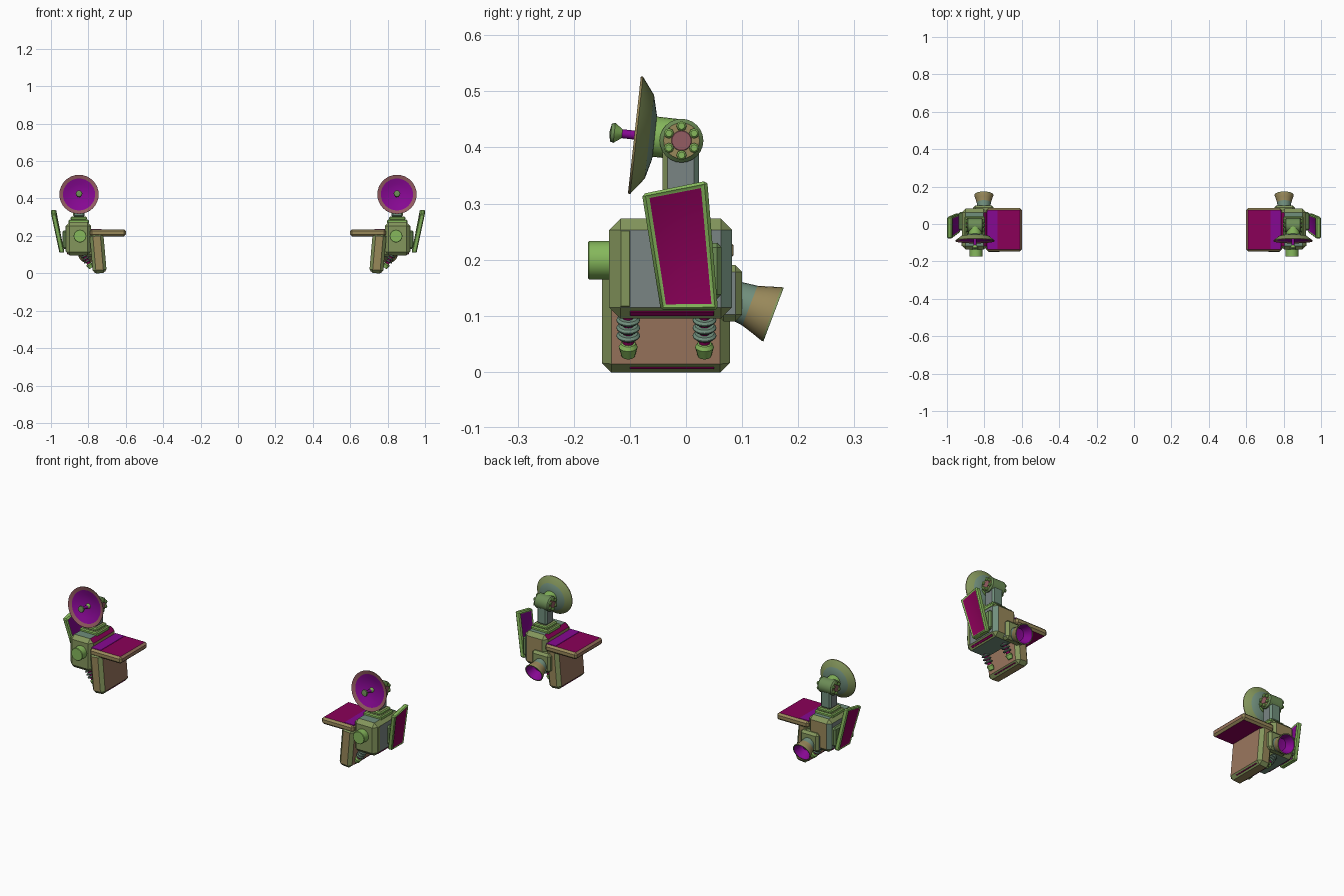
import bpy
import bmesh
from math import cos, sin, pi, radians
from mathutils import Matrix, Vector

cube = bpy.data.objects.get("Cube")
if cube:
    bpy.data.objects.remove(cube)


def linear(c):
    c /= 255
    return c / 12.92 if c < 0.04 else ((c + 0.055) / 1.055) ** 2.4


# Flat colours
MATS = {}
for key, rgb in {
    "green": (134, 184, 92), "dark_green": (108, 140, 86), "moss": (132, 150, 92),
    "olive": (152, 136, 90), "brown": (154, 118, 94), "teal": (112, 142, 124),
    "grey": (122, 133, 132), "magenta": (138, 0, 88), "purple": (134, 8, 146),
    "rose": (148, 92, 98),
}.items():
    m = bpy.data.materials.new(key)
    m.use_nodes = True
    col = [linear(c) for c in rgb] + [1]
    m.diffuse_color = col
    m.node_tree.nodes["Principled BSDF"].inputs["Base Color"].default_value = col
    MATS[key] = m


def finish(name, bm, keys):
    """Turn a bmesh into an object and mirror it to the other side."""
    bmesh.ops.recalc_face_normals(bm, faces=bm.faces)
    me = bpy.data.meshes.new(name)
    bm.to_mesh(me)
    bm.free()
    for k in keys:
        me.materials.append(MATS[k])
    me.shade_smooth()
    me.set_sharp_from_angle(angle=radians(32))
    ob = bpy.data.objects.new(name, me)
    bpy.context.collection.objects.link(ob)
    ob.modifiers.new("mirror", 'MIRROR')
    return ob


def direction(text):
    """Unit vector for a side such as +x, or for a chamfer such as +x-z."""
    v = Vector((0, 0, 0))
    for sign, axis in zip(text[::2], text[1::2]):
        v["xyz".index(axis)] = 1 if sign == "+" else -1
    return v.normalized()


def box(name, lo, hi, base, sides=None, bevel=0.001, edge=None, inset=None, tilt=0, shape=None):
    """Chamfered box; sides maps a direction to a colour, inset to a panel colour."""
    sides, inset = sides or {}, inset or {}
    keys = list(dict.fromkeys([base, edge or base, *sides.values(), *inset.values()]))
    bm = bmesh.new()
    bmesh.ops.create_cube(bm, size=1)
    lo, hi = Vector(lo), Vector(hi)
    mid, size = (lo + hi) / 2, hi - lo
    for v in bm.verts:
        v.co = Vector(a * b for a, b in zip(v.co, size))
    bm.normal_update()
    bmesh.ops.bevel(bm, geom=bm.edges[:], offset=bevel, segments=1, affect='EDGES',
                    material=keys.index(edge or base))
    bm.normal_update()
    for f in bm.faces[:]:
        for d, color in sides.items():
            if f.normal.dot(direction(d)) > 0.99:
                f.material_index = keys.index(color)
        for d, color in inset.items():
            if f.normal.dot(direction(d)) > 0.99:
                bmesh.ops.inset_individual(bm, faces=[f], thickness=0.008, depth=-0.003)
                f.material_index = keys.index(color)
    bm.transform(Matrix.Translation(mid) @ Matrix.Rotation(radians(tilt), 4, 'Y'))
    if shape:
        for v in bm.verts:
            v.co = shape(v.co)
    return finish(name, bm, keys)


def lathe(name, origin, axis, profile, colors, n=24):
    """Spin (radius, height) points about an axis; colors holds one name per band."""
    keys = list(dict.fromkeys(colors))
    place = Matrix.Translation(origin) @ Vector(axis).to_track_quat('Z', 'Y').to_matrix().to_4x4()
    bm = bmesh.new()
    rings = []
    for r, h in profile:
        if r == 0:
            rings.append([bm.verts.new(place @ Vector((0, 0, h)))] * n)
        else:
            rings.append([bm.verts.new(place @ Vector((r * cos(2 * pi * i / n), r * sin(2 * pi * i / n), h)))
                          for i in range(n)])
    for a, b, c in zip(rings, rings[1:], colors):
        for i in range(n):
            j = (i + 1) % n
            f = bm.faces.new(dict.fromkeys([a[i], a[j], b[j], b[i]]))
            f.material_index = keys.index(c)
    return finish(name, bm, keys)


def rod(name, origin, axis, radius, length, color, cap=None, chamfer=0.004, n=24):
    """Solid cylinder with chamfered ends."""
    r = radius - chamfer
    prof = [(0, 0), (r, 0), (radius, chamfer), (radius, length - chamfer), (r, length), (0, length)]
    return lathe(name, origin, axis, prof, [cap or color, color, color, color, cap or color], n)


# Main body
box("body", (0.785, -0.137, 0.095), (0.92, 0.082, 0.273), "olive",
    {"+x": "grey", "+z": "teal", "-z": "teal", "-y": "moss",
     "-x+z": "magenta", "+x+y": "teal"}, 0.02, "moss")
box("body_side_trim", (0.917, -0.117, 0.116), (0.922, -0.1, 0.252), "moss")

# Inner leg slab, leaning inward at the foot
box("leg_slab", (0.711, -0.15, 0.0), (0.785, 0.078, 0.216), "olive",
    {"+x": "brown", "-x": "brown"}, 0.017, "moss", tilt=5)

# Thin painted lines along the lower chamfers
for name, x, z, width, tilt in (("body_line", 0.9105, 0.1045, 0.011, 45),
                                ("leg_line_outer", 0.7685, 0.0075, 0.005, 50),
                                ("leg_line_inner", 0.7105, 0.0115, 0.005, 140)):
    box(name, (x - 0.002, -0.1, z - width / 2), (x + 0.002, 0.05, z + width / 2), "magenta", tilt=tilt)

# Flat wing with a darker top and underside
box("wing", (0.6, -0.146, 0.198), (0.79, 0.085, 0.235), "olive",
    {"+z": "magenta", "-z": "magenta", "-x": "brown", "-x+z": "brown"}, 0.01, "olive")
box("wing_root_plate", (0.73, -0.134, 0.231), (0.787, 0.073, 0.237), "purple")


# Outer panel: tapered, leaning outward and slightly skewed
def lean(co):
    t = (co.z - 0.11) / 0.22
    y = co.y * (1 + 0.14 * t) + 0.006 - 0.026 * t
    return Vector((co.x + 0.044 * t, y, co.z + 0.2 * t * y))


box("side_panel", (0.928, -0.051, 0.11), (0.955, 0.051, 0.333), "green", {}, 0.005, "green",
    {"+x": "magenta", "-x": "purple"}, shape=lean)
box("panel_mount", (0.9, -0.035, 0.13), (0.938, 0.063, 0.23), "dark_green", {}, 0.008)

# Neck and its stepped base
box("neck_base", (0.797, -0.068, 0.265), (0.905, 0.04, 0.287), "green", {"+z": "moss"}, 0.005)
box("neck_step", (0.808, -0.055, 0.285), (0.895, 0.032, 0.303), "green", {"+z": "moss"}, 0.005)
box("neck", (0.82, -0.042, 0.3), (0.882, 0.023, 0.41), "teal",
    {"+x": "grey", "-x": "grey", "+x-y": "moss"}, 0.009, "teal")

# Swivel joint with end caps and bolts
CX, JY, JZ = 0.85, -0.008, 0.412
rod("joint", (CX - 0.044, JY, JZ), (1, 0, 0), 0.039, 0.088, "dark_green", "olive", chamfer=0.007)
for tag, s in (("outer", 1), ("inner", -1)):
    rod("joint_cap_" + tag, (CX + s * 0.04, JY, JZ), (s, 0, 0), 0.018, 0.007, "rose", chamfer=0.001)
    for i in range(6):
        a = pi / 2 + i * pi / 3
        pos = (CX + s * 0.04, JY + 0.026 * cos(a), JZ + 0.026 * sin(a))
        rod(f"joint_bolt_{tag}_{i + 1}", pos, (s, 0, 0), 0.009, 0.012, "green", chamfer=0.003, n=8)

# Dish, its arm and feed horn
DISH, AIM = (CX, -0.092, 0.422), (0, -0.209, 0.023)
rod("dish_arm", (CX, 0.0, 0.413), AIM, 0.036, 0.066, "green")
lathe("dish", DISH, AIM,
      [(0, -0.038), (0.04, -0.036), (0.075, -0.027), (0.105, -0.004), (0.105, 0.0),
       (0.086, -0.006), (0.06, -0.017), (0.03, -0.023), (0, -0.025)],
      ["teal", "teal", "moss", "olive", "rose", "purple", "purple", "purple"], 32)
lathe("feed_stem", DISH, AIM, [(0.014, -0.026), (0.008, -0.01), (0.008, 0.025)],
      ["green", "purple"], 12)
lathe("feed_horn", DISH, AIM, [(0, 0.022), (0.008, 0.022), (0.018, 0.036), (0.016, 0.042), (0, 0.045)],
      ["green", "green", "dark_green", "dark_green"], 12)

# Front knob
rod("front_knob", (0.845, -0.13, 0.199), (0, -1, 0), 0.034, 0.045, "green", chamfer=0.002)

# Rear thruster
box("thruster_mount", (0.75, 0.055, 0.09), (0.86, 0.1, 0.19), "moss", {"+x": "grey"}, 0.012)
lathe("thruster_nozzle", (0.803, 0.156, 0.102), (0, 0.095, -0.036),
      [(0, -0.075), (0.034, -0.075), (0.038, -0.045), (0.044, -0.025), (0.051, -0.004), (0.051, 0.0),
       (0.046, 0.0), (0.03, -0.045), (0, -0.05)],
      ["teal", "teal", "olive", "olive", "moss", "moss", "purple", "purple"])

# Ribbed struts slanting from the body down to the leg
STRUT = Vector((-0.5, 0, -0.87)).normalized()
for tag, y in (("front", -0.103), ("rear", 0.033)):
    top = Vector((0.826, y, 0.1))
    lathe("strut_" + tag, top, STRUT,
          [(0.01, -0.01), (0.01, 0.056), (0.013, 0.057), (0.017, 0.064), (0.012, 0.083), (0, 0.083)],
          ["magenta", "green", "green", "green", "green"], 12)
    for i in range(3):
        rod(f"strut_ring_{tag}_{i + 1}", top + STRUT * (0.004 + 0.016 * i), STRUT,
            0.021, 0.01, "teal", chamfer=0.004, n=16)
